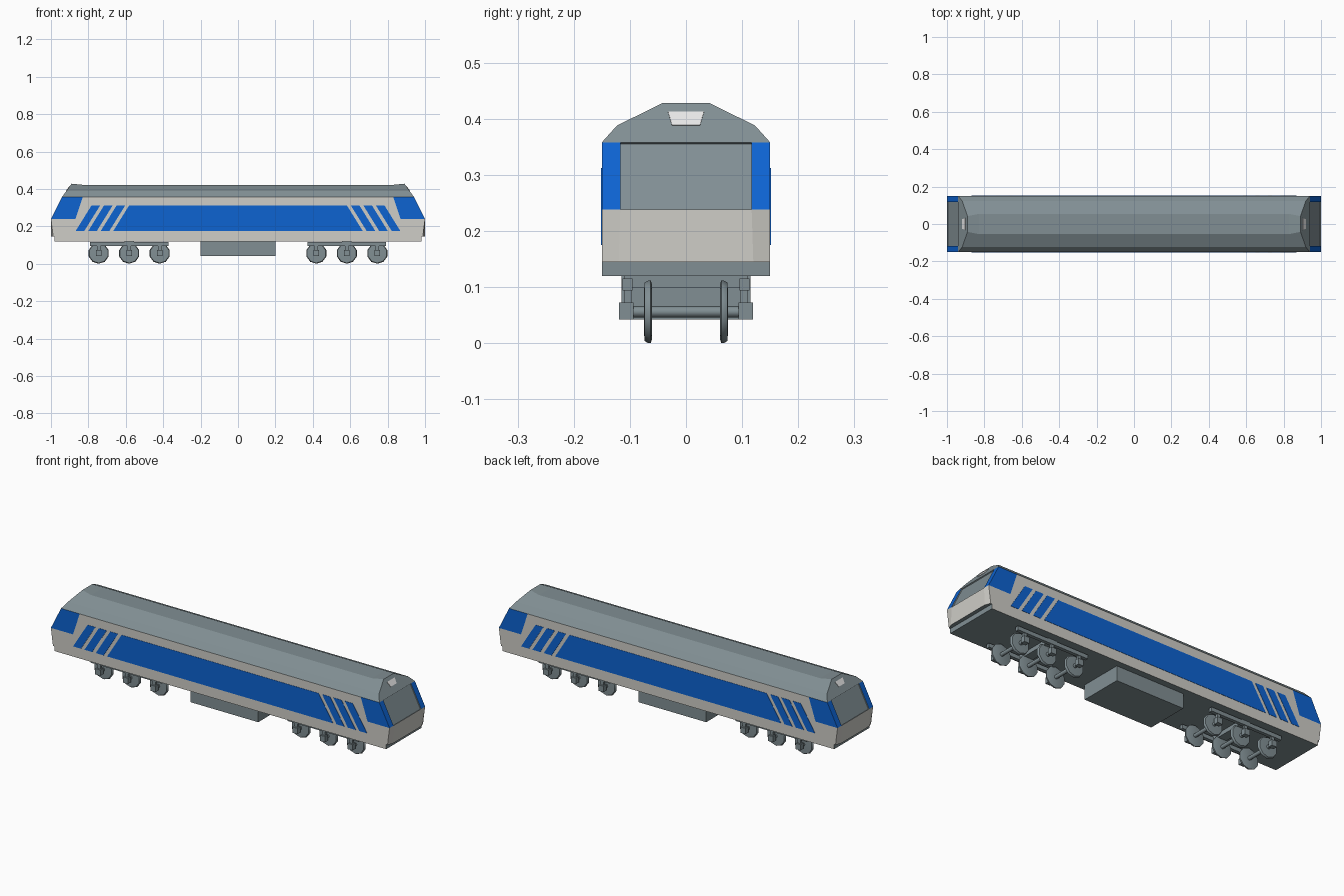
import bpy, bmesh, math
from mathutils import Vector

if "Cube" in bpy.data.objects:
    bpy.data.objects.remove(bpy.data.objects["Cube"])


def material(name, rgb):
    m = bpy.data.materials.new(name)
    m.diffuse_color = (*rgb, 1)
    m.use_nodes = True
    m.node_tree.nodes["Principled BSDF"].inputs["Base Color"].default_value = m.diffuse_color
    return m


GREY = material("slate grey", (0.22, 0.275, 0.295))
CREAM = material("pale grey body", (0.62, 0.61, 0.57))
BLUE = material("bright blue", (0.004, 0.125, 0.64))
WHITE = material("lamp white", (1, 1, 1))


def finish(name, bm, mats, smooth=False):
    bmesh.ops.recalc_face_normals(bm, faces=bm.faces)
    me = bpy.data.meshes.new(name)
    bm.to_mesh(me)
    bm.free()
    for m in mats:
        me.materials.append(m)
    ob = bpy.data.objects.new(name, me)
    bpy.context.collection.objects.link(ob)
    if smooth:
        bpy.ops.object.select_all(action='DESELECT')
        ob.select_set(True)
        bpy.context.view_layer.objects.active = ob
        bpy.ops.object.shade_smooth_by_angle(angle=math.radians(50))
    return ob


def box(bm, x0, x1, y0, y1, z0, z1):
    prism(bm, [(x0, y0, z0), (x1, y0, z0), (x1, y1, z0), (x0, y1, z0)], (0, 0, z1 - z0))


def prism(bm, pts, offset):
    a = [bm.verts.new(p) for p in pts]
    b = [bm.verts.new(Vector(p) + Vector(offset)) for p in pts]
    n = len(pts)
    bm.faces.new(a)
    bm.faces.new(b)
    for i in range(n):
        bm.faces.new((a[i], a[(i + 1) % n], b[(i + 1) % n], b[i]))


def lathe(bm, profile, cx, cz, n):
    """Capped solid turned around a line parallel to y; profile = (radius, y)."""
    rings = []
    for r, y in profile:
        rings.append([bm.verts.new((cx + r * math.sin(2 * math.pi * i / n), y,
                                    cz - r * math.cos(2 * math.pi * i / n))) for i in range(n)])
    for a, b in zip(rings, rings[1:]):
        for i in range(n):
            bm.faces.new((a[i], a[(i + 1) % n], b[(i + 1) % n], b[i]))
    bm.faces.new(rings[0])
    bm.faces.new(rings[-1])


# Body shell: stacked plan rings (half length, half width, z, corner cut x, corner cut y, cab depth)
levels = [(1.0, 0.15, 0.145, 0.012, 0.030, 0.13),
          (1.0, 0.15, 0.238, 0.0, 0.033, 0.13),
          (0.94, 0.15, 0.358, 0.0, 0.033, 0.11),
          (0.9186, 0.123, 0.388, 0.0, 0.030, 0.0886),
          (0.89, 0.042, 0.428, 0.0, 0.010, 0.06)]
bm = bmesh.new()
rings = []
for x, y, z, cx, cy, s in levels:
    q = [(x, y - cy), (x - cx, y), (x - s, y)]
    plan = (q + [(-a, b) for a, b in reversed(q)]
            + [(-a, -b) for a, b in q] + [(a, -b) for a, b in reversed(q)])
    rings.append([bm.verts.new((a, b, z)) for a, b in plan])
for i in (2, 3, 8, 9):            # roof between the cabs is slightly lower and flatter
    v = rings[-1][i]
    v.co.z = 0.422
    v.co.y = math.copysign(0.054, v.co.y)
windscreens = []
for band in range(4):
    a, b = rings[band], rings[band + 1]
    for i in range(12):
        j = (i + 1) % 12
        f = bm.faces.new((a[i], a[j], b[j], b[i]))
        col = i % 6               # 5 = end middle, 0/4 = corner, 1/3 = cab side, 2 = long side
        if band == 0:
            f.material_index = 1
        elif band == 1:
            f.material_index = {5: 0, 2: 1}.get(col, 2)
            if col == 5:
                windscreens.append(f)
for ring in (rings[0], rings[-1]):
    for idx in ((2, 3, 8, 9), (0, 1, 2, 9, 10, 11), (3, 4, 5, 6, 7, 8)):
        bm.faces.new([ring[i] for i in idx])
bmesh.ops.recalc_face_normals(bm, faces=bm.faces)
bmesh.ops.inset_individual(bm, faces=windscreens, thickness=0.001, depth=-0.005)
finish("body_shell", bm, [GREY, CREAM, BLUE])

# Lower sill: pale along the sides, grey at the ends and underneath
bm = bmesh.new()
box(bm, -0.98, 0.98, -0.15, 0.15, 0.12, 0.145)
bmesh.ops.recalc_face_normals(bm, faces=bm.faces)
for f in bm.faces:
    f.material_index = 1 if abs(f.normal.y) > 0.5 else 0
finish("lower_sill", bm, [GREY, CREAM])

# Side livery: long panel and three slanted bars at each end, both sides
bm = bmesh.new()
ZB, ZT, LEAN = 0.175, 0.312, 0.085
for sy in (-1, 1):
    y, off = sy * 0.1495, (0, sy * 0.002, 0)
    xb = 0.667
    prism(bm, [(-xb, y, ZB), (xb, y, ZB), (xb - LEAN, y, ZT), (-xb + LEAN, y, ZT)], off)
    for sx in (-1, 1):
        for k in range(3):
            x0 = 0.688 + 0.067 * k
            x1 = x0 + 0.046
            prism(bm, [(sx * x0, y, ZB), (sx * x1, y, ZB),
                       (sx * (x1 - LEAN), y, ZT), (sx * (x0 - LEAN), y, ZT)], off)
finish("side_stripes", bm, [BLUE])

# Headlamps on the sloped roof ends
bm = bmesh.new()
for sx in (-1, 1):
    xl, xh = 0.9186, 0.9014
    prism(bm, [(sx * xl, -0.025, 0.388), (sx * xl, 0.025, 0.388),
               (sx * xh, 0.032, 0.412), (sx * xh, -0.032, 0.412)],
          (sx * 0.0016, 0, 0.0012))
finish("headlamps", bm, [WHITE])

# Tank under the middle
bm = bmesh.new()
box(bm, -0.2, 0.2, -0.115, 0.115, 0.042, 0.121)
finish("underfloor_tank", bm, [GREY])

# Two three-axle bogies
for sx, label in ((-1, "left"), (1, "right")):
    mid = sx * 0.582
    bm = bmesh.new()
    for sy in (-1, 1):
        ya, yb = sorted((sy * 0.095, sy * 0.113))
        box(bm, mid - 0.21, mid + 0.21, ya, yb, 0.094, 0.115)
    box(bm, mid - 0.025, mid + 0.025, -0.11, 0.11, 0.098, 0.122)
    finish(label + "_bogie_frame", bm, [GREY])

    wheels, boxes = bmesh.new(), bmesh.new()
    for dx in (-0.163, 0, 0.163):
        x = mid + dx
        lathe(wheels, [(0.010, -0.1), (0.010, 0.1)], x, 0.056, 8)
        for sy in (-1, 1):
            lathe(wheels, [(0.050, sy * 0.061), (0.056, sy * 0.063), (0.056, sy * 0.067),
                           (0.052, sy * 0.074), (0.030, sy * 0.075)], x, 0.056, 10)
            ya, yb = sorted((sy * 0.094, sy * 0.119))
            box(boxes, x - 0.015, x + 0.015, ya, yb, 0.042, 0.073)
            ya, yb = sorted((sy * 0.097, sy * 0.110))
            box(boxes, x - 0.009, x + 0.009, ya, yb, 0.072, 0.095)
    finish(label + "_wheelsets", wheels, [GREY], smooth=True)
    finish(label + "_axle_boxes", boxes, [GREY])
